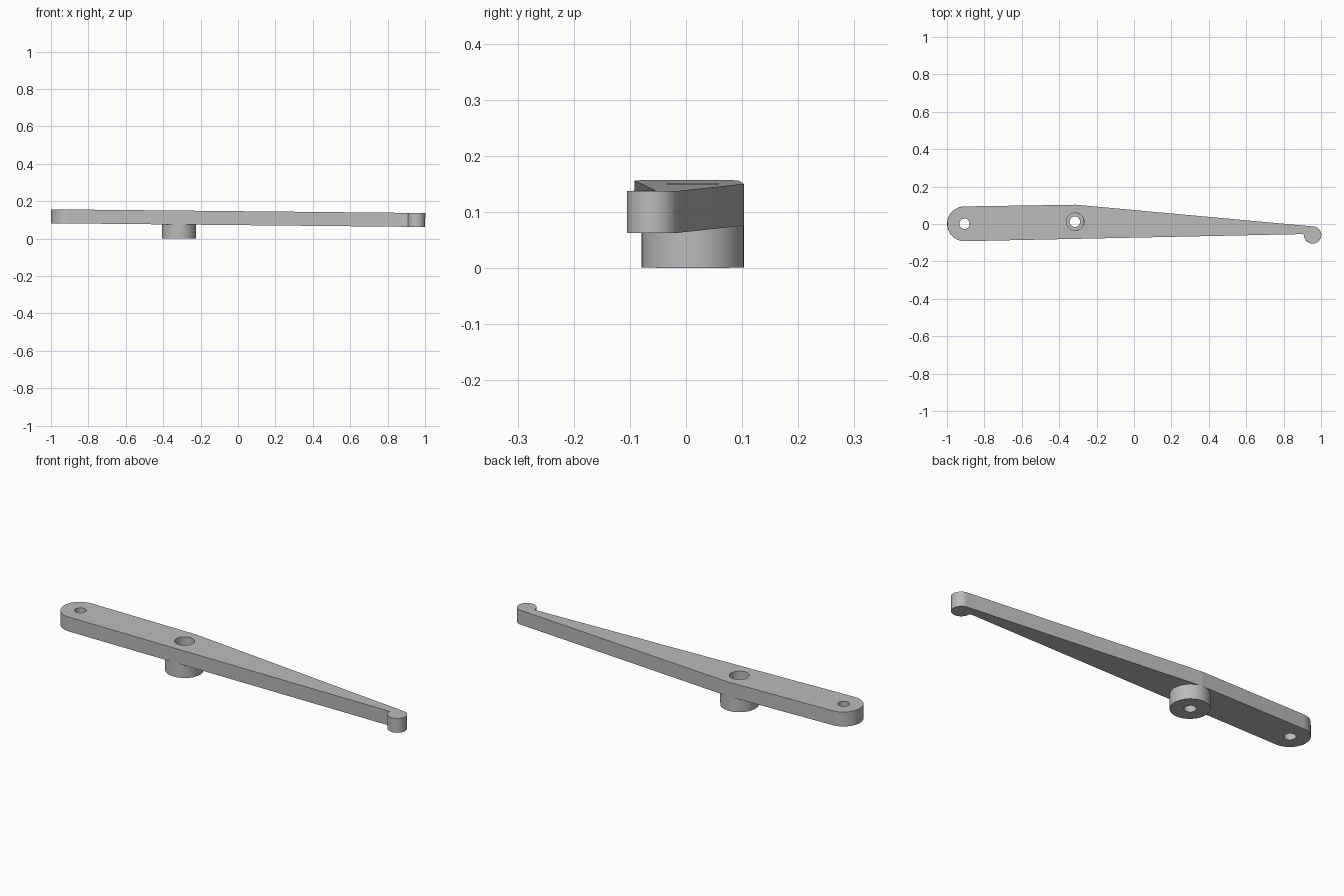
import bpy
import bmesh
from math import pi, sin, cos, acos, atan2, hypot, radians
from mathutils import Matrix

cube = bpy.data.objects.get("Cube")
if cube:
    bpy.data.objects.remove(cube, do_unlink=True)

# One plain grey for the whole lever
grey = bpy.data.materials.new("plain_grey")
grey.use_nodes = True
colour = (0.5, 0.5, 0.5, 1)
grey.diffuse_color = colour
grey.node_tree.nodes["Principled BSDF"].inputs["Base Color"].default_value = colour

# Main dimensions: circles are (x, y, radius)
END = (-0.907, 0.001, 0.093)
BOSS = (-0.316, 0.012, 0.091)
HOOK = (0.954, -0.059, 0.046)
BORE, COUNTERBORE = 0.028, 0.047
BASE, UNDERSIDE, TOP = -0.002, 0.0725, 0.147
BORE_FLOOR = 0.04
TILT = Matrix.Rotation(0.01, 4, 'Y')


def arc(circle, start, end, steps):
    x, y, r = circle
    angles = [start + (end - start) * i / steps for i in range(steps + 1)]
    return [(x + r * cos(a), y + r * sin(a)) for a in angles]


def ring(circle, radius, steps=48):
    return arc((circle[0], circle[1], radius), 0, 2 * pi, steps)[:-1]


def upper_tangent(a, b):
    """Normal angle of the line touching the upper sides of two circles."""
    dx, dy = b[0] - a[0], b[1] - a[1]
    return atan2(dy, dx) + acos((a[2] - b[2]) / hypot(dx, dy))


def finish(name, bm):
    bmesh.ops.transform(bm, matrix=TILT, verts=bm.verts)
    mesh = bpy.data.meshes.new(name)
    bm.to_mesh(mesh)
    bm.free()
    mesh.materials.append(grey)
    obj = bpy.data.objects.new(name, mesh)
    bpy.context.collection.objects.link(obj)
    bpy.ops.object.select_all(action='DESELECT')
    obj.select_set(True)
    bpy.context.view_layer.objects.active = obj
    bpy.ops.object.shade_smooth_by_angle(angle=radians(30))
    return obj


# Lever arm: rounded end, swelling at the boss, taper to a hooked tip
rear = upper_tangent(END, BOSS)
taper = upper_tangent(BOSS, HOOK)
outline = arc(HOOK, radians(-183), taper, 40)
outline += arc(BOSS, taper, rear, 6)
outline += arc(END, rear, radians(271), 40)
outline += [(0.897, -0.054), (0.904, -0.056)]

bm = bmesh.new()
for loop in (outline, ring(END, BORE), ring(BOSS, COUNTERBORE)):
    verts = [bm.verts.new((x, y, UNDERSIDE)) for x, y in loop]
    for i, v in enumerate(verts):
        bm.edges.new((verts[i - 1], v))
bmesh.ops.triangle_fill(bm, edges=bm.edges[:], use_beauty=True, normal=(0, 0, 1))
made = bmesh.ops.extrude_face_region(bm, geom=bm.faces[:], use_keep_orig=True)
top_verts = [g for g in made["geom"] if isinstance(g, bmesh.types.BMVert)]
bmesh.ops.translate(bm, verts=top_verts, vec=(0, 0, TOP - UNDERSIDE))
bmesh.ops.recalc_face_normals(bm, faces=bm.faces)
finish("lever_arm", bm)

# Pivot boss: turned sleeve with a stepped bore, open where it meets the arm
profile = [(BOSS[2], UNDERSIDE), (BOSS[2], BASE), (BORE, BASE),
           (BORE, BORE_FLOOR), (COUNTERBORE, BORE_FLOOR), (COUNTERBORE, UNDERSIDE)]
bm = bmesh.new()
rings = [[bm.verts.new((x, y, z)) for x, y in ring(BOSS, r)] for r, z in profile]
for a, b in zip(rings, rings[1:]):
    for i in range(len(a)):
        bm.faces.new((a[i], a[i - 1], b[i - 1], b[i]))
# Outer wall is listed downward, so this winding faces outward
bm.normal_update()
wall = bm.faces[:][0]
if wall.normal.dot(wall.calc_center_median() - Matrix.Translation((BOSS[0], BOSS[1], 0)).translation) < 0:
    bmesh.ops.reverse_faces(bm, faces=bm.faces)
finish("pivot_boss", bm)
